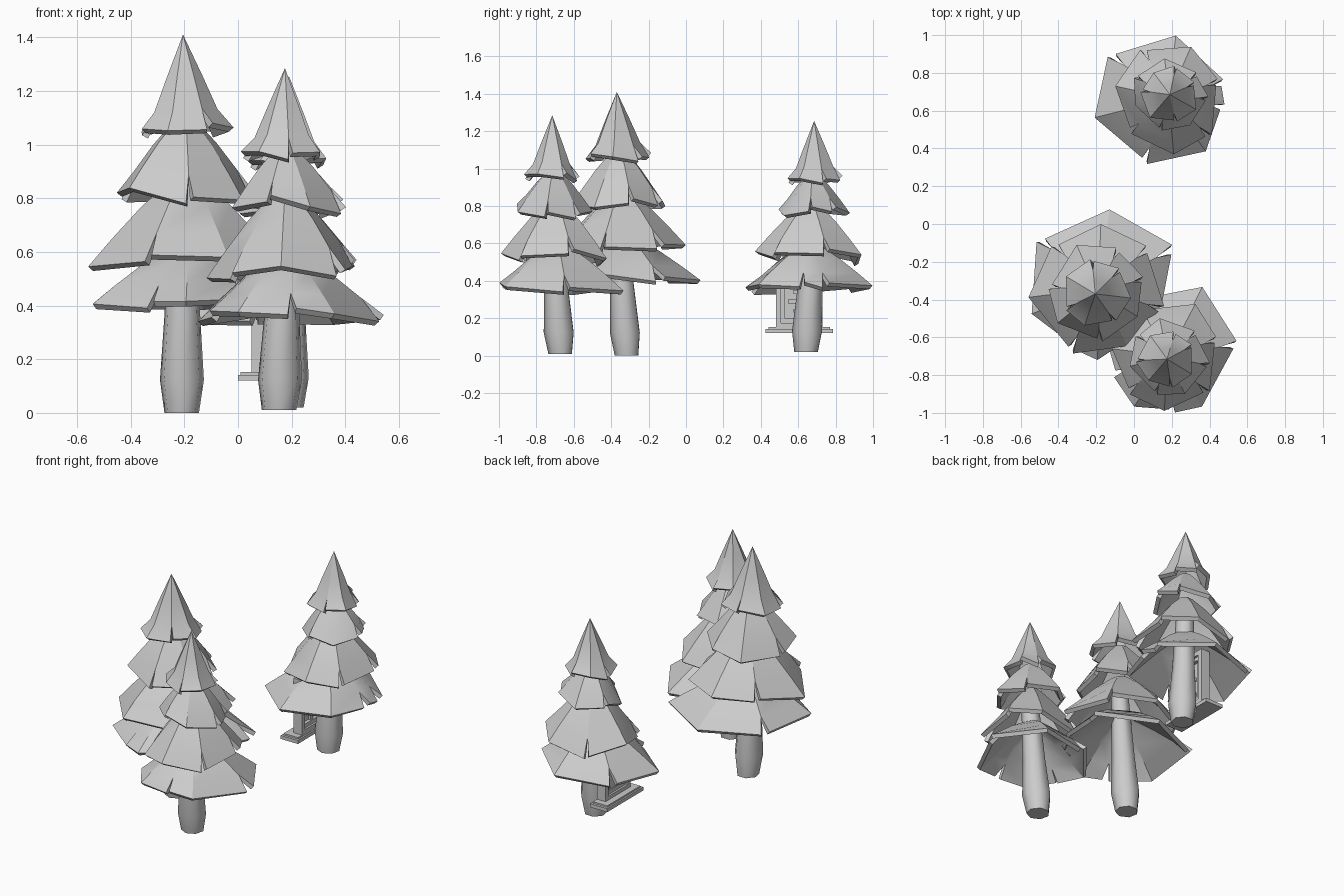
import bpy, bmesh, math, random
from mathutils import Vector

random.seed(4)
if "Cube" in bpy.data.objects:
    bpy.data.objects.remove(bpy.data.objects["Cube"])

# One plain material
grey = bpy.data.materials.new("light_grey")
grey.use_nodes = True
colour = (0.6, 0.6, 0.6, 1)
grey.diffuse_color = colour
grey.node_tree.nodes["Principled BSDF"].inputs["Base Color"].default_value = colour


def finish(name, bm, thickness=0, smooth=30):
    """Turn a bmesh into a named object, optionally with a solid shell."""
    bmesh.ops.remove_doubles(bm, verts=bm.verts, dist=0.0005)
    mesh = bpy.data.meshes.new(name)
    bm.to_mesh(mesh)
    bm.free()
    mesh.materials.append(grey)
    obj = bpy.data.objects.new(name, mesh)
    bpy.context.collection.objects.link(obj)
    bpy.context.view_layer.objects.active = obj
    obj.select_set(True)
    if thickness:
        shell = obj.modifiers.new("shell", "SOLIDIFY")
        shell.thickness = thickness
        shell.offset = -1
        bpy.ops.object.modifier_apply(modifier=shell.name)
    bpy.ops.object.shade_smooth_by_angle(angle=math.radians(smooth))
    obj.select_set(False)


def polar(centre, angle, r, z):
    a = math.radians(angle)
    return Vector((centre[0] + r * math.cos(a), centre[1] + r * math.sin(a), z))


def trunk(name, base, top, z0, z1):
    """Seven-sided trunk, bulging near the ground and leaning to the top."""
    bm = bmesh.new()
    rings = []
    for t, r in ((0, 0.066), (0.15, 0.084), (0.45, 0.068), (1, 0.05)):
        c = Vector(base).lerp(Vector(top), t)
        rings.append([bm.verts.new(polar(c, 360 * i / 7 + 12, r, z0 + t * (z1 - z0)))
                      for i in range(7)])
    for low, high in zip(rings, rings[1:]):
        for i in range(7):
            j = (i + 1) % 7
            bm.faces.new((low[i], low[j], high[j], high[i]))
    bm.faces.new(rings[0][::-1])
    bm.faces.new(rings[-1])
    finish(name, bm, smooth=55)


def skirt(name, centre, corners, z_rim, z_top, profile, jitter):
    """Ragged ring of branches: straight chords between corners, some slit open."""
    bm = bmesh.new()
    columns = []
    for i, (angle, radius) in enumerate(corners):
        slit = i % 2 == 0
        lift = random.uniform(-jitter, jitter)
        pair = []
        for side in (-1, 1):
            column = []
            for row, (fr, fz) in enumerate(profile):
                a, r = angle, radius * fr
                z = z_rim + (z_top - z_rim) * fz + lift * (1 - fz)
                if slit and row == 3:
                    a += side * 3
                    r *= 1 + 0.03 * (side - 1)
                    z += side * 0.012
                column.append(bm.verts.new(polar(centre, a, r, z)))
            pair.append(column)
        columns.append(pair)
    for i, pair in enumerate(columns):
        a, b = pair[1], columns[(i + 1) % len(columns)][0]
        for k in range(3):
            bm.faces.new((a[k + 1], b[k + 1], b[k], a[k]))
    finish(name, bm, 0.025)


def ragged(radius, count, phase):
    """Uneven corners around a circle."""
    return [(phase + 360 * i / count + random.uniform(-6, 6),
             radius * random.uniform(0.93, 1.06)) for i in range(count)]


BRANCH = ((0.16, 1), (0.47, 0.68), (0.76, 0.32), (1, 0))
CROWN = ((0, 1), (0.4, 0.54), (0.68, 0.2), (1, 0))


def tree(name, base, low, apex, z0, outline, rims, radii, phase):
    """Trunk, three branch tiers and a pointed crown; apex is (x, y, z)."""
    tops = (rims[1] + 0.06, rims[2] + 0.05, rims[3] + 0.03, apex[2])
    trunk(name + "_trunk", base, apex[:2], z0, rims[2])
    skirt(name + "_tier_1", low, outline, rims[0], tops[0], BRANCH, 0.02)
    for k in (1, 2, 3):
        centre = Vector(low).lerp(Vector(apex[:2]), k / 3)
        skirt(f"{name}_tier_{k + 1}", centre, ragged(radii[k - 1], 7, phase + 31 * (k - 1)),
              rims[k], tops[k], CROWN if k == 3 else BRANCH, 0.03 if k < 3 else 0.015)


tree("tall_tree", (-0.21, -0.315), (-0.18, -0.33), (-0.205, -0.37, 1.41), 0,
     ((27, 0.44), (83, 0.41), (142, 0.41), (202, 0.39), (245, 0.36), (268, 0.39),
      (310, 0.34), (345, 0.34)),
     (0.42, 0.57, 0.82, 1.06), (0.355, 0.255, 0.185), 36)
tree("front_tree", (0.153, -0.67), (0.18, -0.69), (0.175, -0.715, 1.285), 0.01,
     ((8, 0.37), (63, 0.4), (113, 0.34), (165, 0.34), (200, 0.31), (237, 0.33),
      (274, 0.31), (303, 0.33)),
     (0.36, 0.53, 0.77, 0.96), (0.295, 0.215, 0.16), 13)
tree("back_tree", (0.18, 0.645), (0.18, 0.66), (0.19, 0.685, 1.255), 0.02,
     ((17, 0.31), (83, 0.34), (142, 0.39), (194, 0.4), (249, 0.36), (306, 0.34),
      (352, 0.3)),
     (0.365, 0.53, 0.76, 0.94), (0.285, 0.2, 0.155), 13)


def box(name, x, y, z):
    """Box from (min, max) ranges."""
    bm = bmesh.new()
    bmesh.ops.create_cube(bm, size=1)
    for v in bm.verts:
        v.co = [(lo + hi) / 2 + c * (hi - lo) for c, (lo, hi) in zip(v.co, (x, y, z))]
    finish(name, bm)


# Framed window with a stepped sill beside the back tree
MID = 0.605
box("window_sill", (0, 0.12), (MID - 0.18, MID + 0.18), (0.12, 0.142))
box("window_sill_step", (0.01, 0.11), (MID - 0.165, MID + 0.165), (0.142, 0.152))
box("window_pane", (0.068, 0.076), (MID - 0.1, MID + 0.1), (0.15, 0.47))
for label, half, width, depth in (("outer", 0.125, 0.028, 0.06), ("inner", 0.1, 0.025, 0.035)):
    x = (0.08 - depth / 2, 0.08 + depth / 2)
    for side, word in ((-1, "front"), (1, "back")):
        y = sorted((MID + side * half, MID + side * (half - width)))
        box(f"window_{label}_post_{word}", x, y, (0.15, 0.47))
    for word, z in (("header", 0.37 + half), ("footer", 0.3 - half)):
        box(f"window_{label}_{word}", x, (MID - half, MID + half), (z - width, z))
box("window_mullion", (0.068, 0.09), (MID - 0.012, MID + 0.012), (0.19, 0.46))
for i in range(4):
    shift = -0.02 if i % 2 else 0.01
    box(f"window_slat_{i + 1}", (0.068, 0.088), (MID - 0.04 + shift, MID + 0.03 + shift),
        (0.23 + i * 0.05, 0.25 + i * 0.05))
